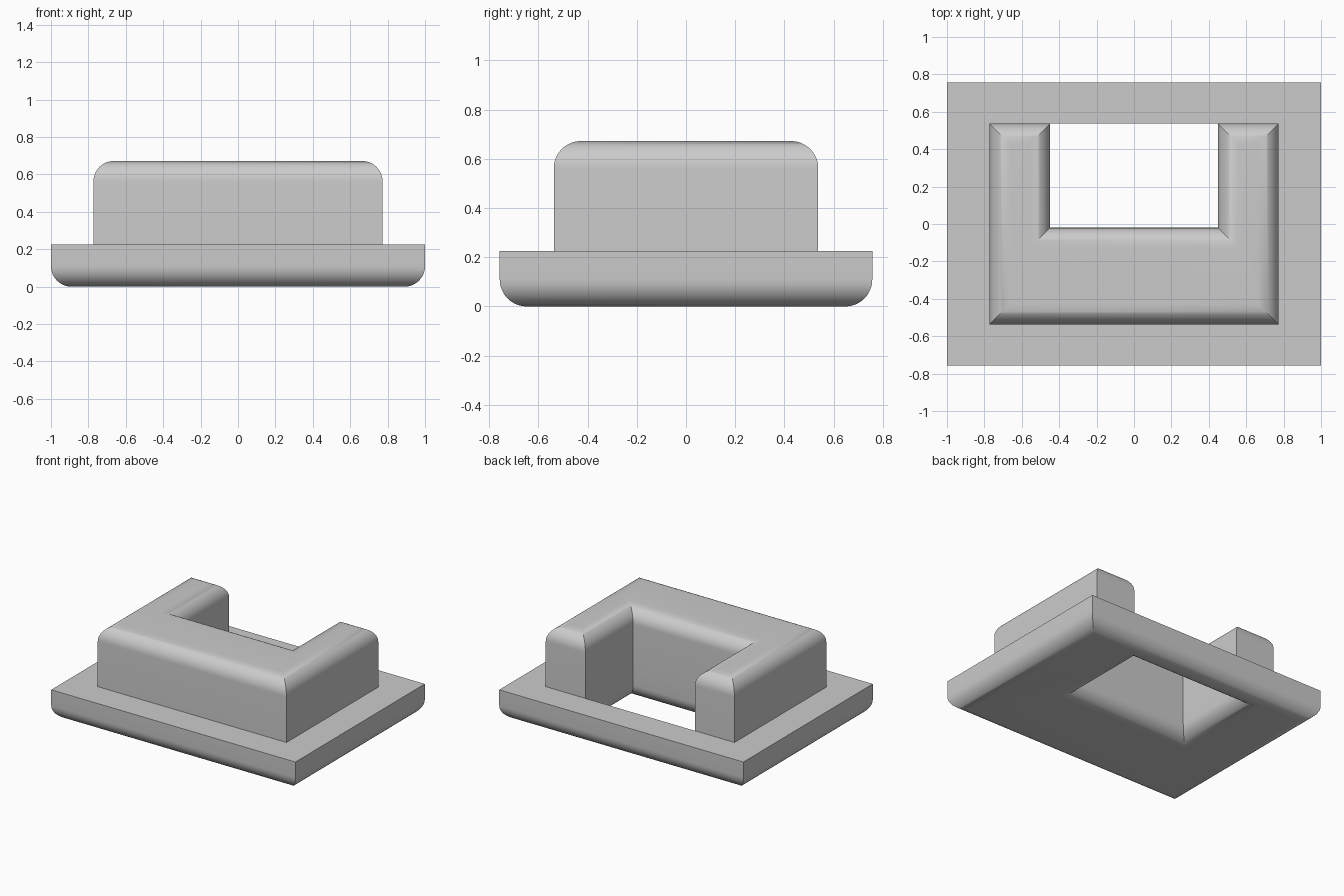
import bpy
import bmesh
from math import sin, cos, pi, radians

cube = bpy.data.objects.get("Cube")
if cube:
    bpy.data.objects.remove(cube, do_unlink=True)

RADIUS = 0.11
STEPS = 12
PLATE_TOP = 0.225
BLOCK_TOP = 0.672
HOLE_X, HOLE_FRONT, HOLE_BACK = 0.448, -0.02, 0.537

grey = bpy.data.materials.new("plain grey")
grey.use_nodes = True
colour = (0.6, 0.6, 0.6, 1)
grey.diffuse_color = colour
grey.node_tree.nodes["Principled BSDF"].inputs["Base Color"].default_value = colour

# Rounded edge as (inset, distance from the flat face), from wall to flat face
ARC = [(RADIUS * (1 - cos(a)), RADIUS * (1 - sin(a)))
       for a in (i * pi / 2 / STEPS for i in range(STEPS + 1))]


def ring(bm, outline, inset, z):
    """One closed row of vertices; each corner moves along its inset signs."""
    return [bm.verts.new((x + sx * inset, y + sy * inset, z))
            for x, y, sx, sy in outline]


def bridge(bm, rings):
    for a, b in zip(rings, rings[1:]):
        for i in range(len(a)):
            j = (i + 1) % len(a)
            bm.faces.new((a[i], a[j], b[j], b[i]))


def finish(bm, name):
    bmesh.ops.recalc_face_normals(bm, faces=bm.faces[:])
    mesh = bpy.data.meshes.new(name)
    bm.to_mesh(mesh)
    bm.free()
    obj = bpy.data.objects.new(name, mesh)
    bpy.context.collection.objects.link(obj)
    mesh.materials.append(grey)
    bpy.ops.object.select_all(action="DESELECT")
    obj.select_set(True)
    bpy.context.view_layer.objects.active = obj
    bpy.ops.object.shade_smooth_by_angle(angle=radians(30))


def rectangle(x, front, back, s):
    return [(-x, front, s, s), (x, front, -s, s),
            (x, back, -s, -s), (-x, back, s, -s)]


# Base plate: frame with rounded lower edges, outside and around the opening
bm = bmesh.new()
outer = rectangle(1, -0.757, 0.757, 1)
opening = rectangle(HOLE_X, HOLE_FRONT, HOLE_BACK, -1)
rings = [ring(bm, outer, 0, PLATE_TOP)]
rings += [ring(bm, outer, inset, z) for inset, z in ARC]
rings += [ring(bm, opening, inset, z) for inset, z in reversed(ARC)]
rings.append(ring(bm, opening, 0, PLATE_TOP))
bridge(bm, rings + rings[:1])
finish(bm, "base_plate")

# Raised U-shaped wall with a rounded upper edge
bm = bmesh.new()
X, Y = 0.773, 0.537
right_half = [(X, -Y, -1, 1), (X, Y, -1, -1),
              (HOLE_X, Y, 1, -1), (HOLE_X, HOLE_FRONT, 1, -1)]
u_shape = right_half + [(-x, y, -sx, sy) for x, y, sx, sy in reversed(right_half)]
rings = [ring(bm, u_shape, 0, PLATE_TOP)]
rings += [ring(bm, u_shape, inset, BLOCK_TOP - drop) for inset, drop in ARC]
bridge(bm, rings)
bm.faces.new(rings[-1])
finish(bm, "u_shaped_wall")
